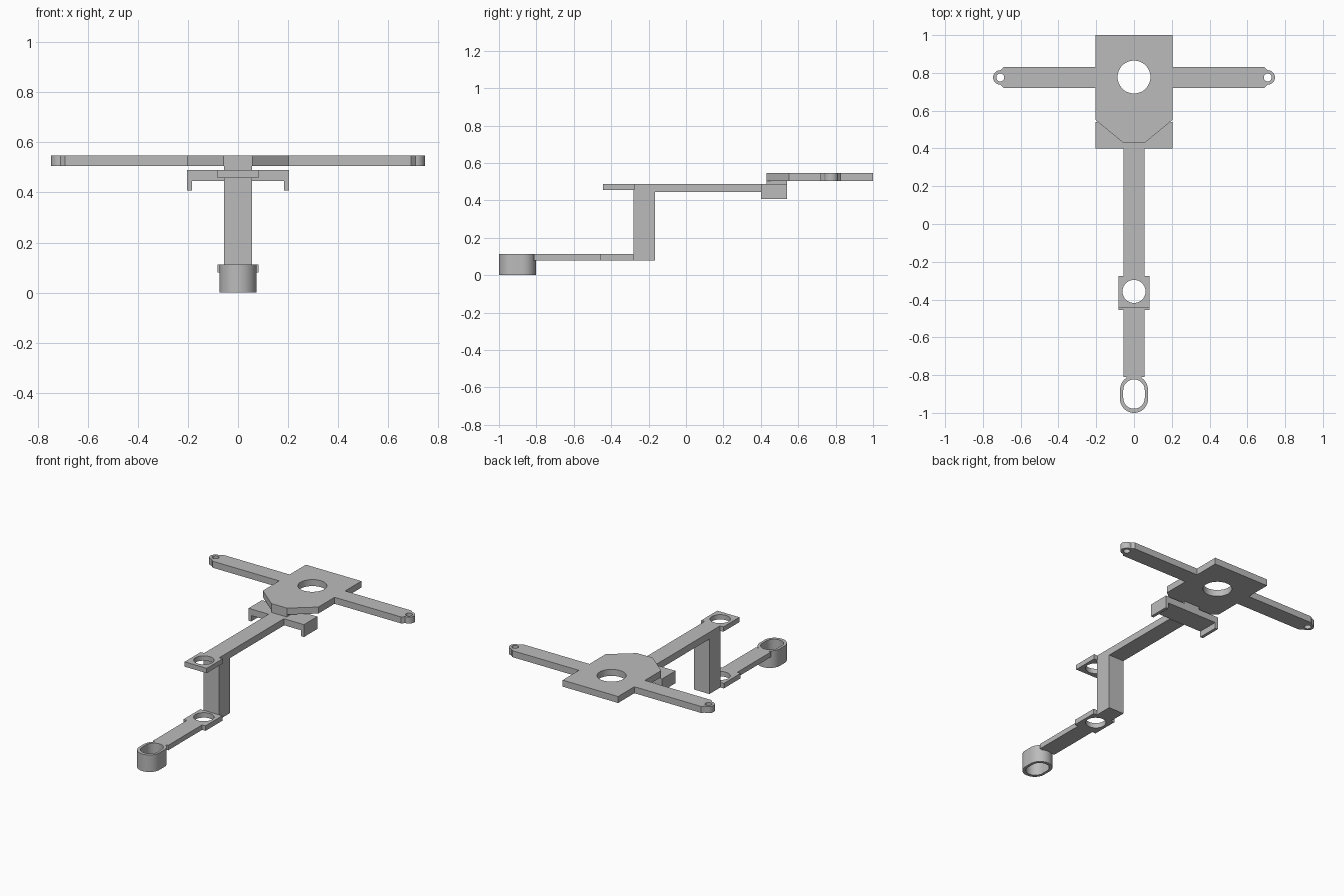
import bpy, bmesh, math
from mathutils import Matrix

if "Cube" in bpy.data.objects:
    bpy.data.objects.remove(bpy.data.objects["Cube"])

grey = bpy.data.materials.new("plain_grey")
grey.diffuse_color = (0.5, 0.5, 0.5, 1)
grey.use_nodes = True
grey.node_tree.nodes["Principled BSDF"].inputs["Base Color"].default_value = grey.diffuse_color


def arc(cx, cy, r, a0=0, a1=360, n=48):
    """Points along an arc; a full circle leaves out the repeated end point."""
    steps = n if a1 - a0 >= 360 else n + 1
    return [(cx + r * math.cos(math.radians(a0 + (a1 - a0) * i / n)),
             cy + r * math.sin(math.radians(a0 + (a1 - a0) * i / n))) for i in range(steps)]


def rect(x, y0, y1):
    return [(-x, y0), (x, y0), (x, y1), (-x, y1)]


def stadium(r, y0, y1):
    return arc(0, y1 - r, r, 0, 180, 24) + arc(0, y0 + r, r, 180, 360, 24)


def extrude(name, loops, z0, z1, matrix=Matrix()):
    """Extrude an outline with optional holes from z0 to z1."""
    curve = bpy.data.curves.new(name, 'CURVE')
    curve.dimensions = '2D'
    curve.fill_mode = 'BOTH'
    curve.extrude = (z1 - z0) / 2
    for pts in loops:
        spline = curve.splines.new('POLY')
        spline.points.add(len(pts) - 1)
        for p, (x, y) in zip(spline.points, pts):
            p.co = (x, y, 0, 1)
        spline.use_cyclic_u = True
    temp = bpy.data.objects.new(name + "_curve", curve)
    bpy.context.collection.objects.link(temp)
    bpy.context.view_layer.update()
    mesh = bpy.data.meshes.new_from_object(
        temp.evaluated_get(bpy.context.evaluated_depsgraph_get()))
    bpy.data.objects.remove(temp)
    bm = bmesh.new()
    bm.from_mesh(mesh)
    bmesh.ops.remove_doubles(bm, verts=bm.verts, dist=1e-5)
    bmesh.ops.translate(bm, verts=bm.verts, vec=(0, 0, (z0 + z1) / 2))
    bmesh.ops.transform(bm, verts=bm.verts, matrix=matrix)
    bmesh.ops.recalc_face_normals(bm, faces=bm.faces)
    bm.to_mesh(mesh)
    bm.free()
    mesh.name = name
    mesh.materials.clear()
    mesh.materials.append(grey)
    obj = bpy.data.objects.new(name, mesh)
    bpy.context.collection.objects.link(obj)
    bpy.ops.object.select_all(action='DESELECT')
    obj.select_set(True)
    bpy.context.view_layer.objects.active = obj
    bpy.ops.object.shade_smooth_by_angle(angle=math.radians(30))
    return obj


# Top plate with chamfered front and two side arms, mirrored about x = 0
half = [(0.057, 0.43), (0.203, 0.55), (0.203, 0.72), (0.69, 0.72), (0.708, 0.738)]
half += arc(0.708, 0.776, 0.038, -80, 80, 16)
half += [(0.708, 0.814), (0.69, 0.83), (0.203, 0.83), (0.203, 1.0)]
outline = half + [(-x, y) for x, y in reversed(half)]
extrude("top_plate", [outline, arc(0, 0.778, 0.087),
                      arc(0.708, 0.776, 0.021, n=24), arc(-0.708, 0.776, 0.021, n=24)],
        0.505, 0.548)

# Spacer between the plate and the bracket
extrude("spacer", [rect(0.056, 0.43, 0.54)], 0.489, 0.505)

# Channel bracket: profile in x and z, extruded along y
right = [(0.203, 0.489), (0.203, 0.407), (0.183, 0.407), (0.183, 0.446)]
profile = right + [(-x, z) for x, z in reversed(right)]
extrude("channel_bracket", [profile], -0.54, -0.40, Matrix.Rotation(math.pi / 2, 4, 'X'))

# Upper beam and upright post
extrude("upper_beam", [rect(0.056, -0.165, 0.40)], 0.444, 0.489)
extrude("post", [rect(0.056, -0.28, -0.165)], 0.08, 0.489)

# Holed plates on the front of the post
hole = arc(0, -0.357, 0.061)
extrude("upper_holed_plate", [rect(0.081, -0.443, -0.275), hole], 0.457, 0.489)
extrude("lower_holed_plate", [rect(0.081, -0.456, -0.28), hole], 0.08, 0.113)

# Lower arm and oval ring
extrude("lower_arm", [rect(0.056, -0.81, -0.456)], 0.08, 0.113)
extrude("arm_neck", [rect(0.04, -0.822, -0.81)], 0.08, 0.113)
extrude("oval_ring", [stadium(0.074, -1.0, -0.803), stadium(0.057, -0.978, -0.823)], 0, 0.113)
